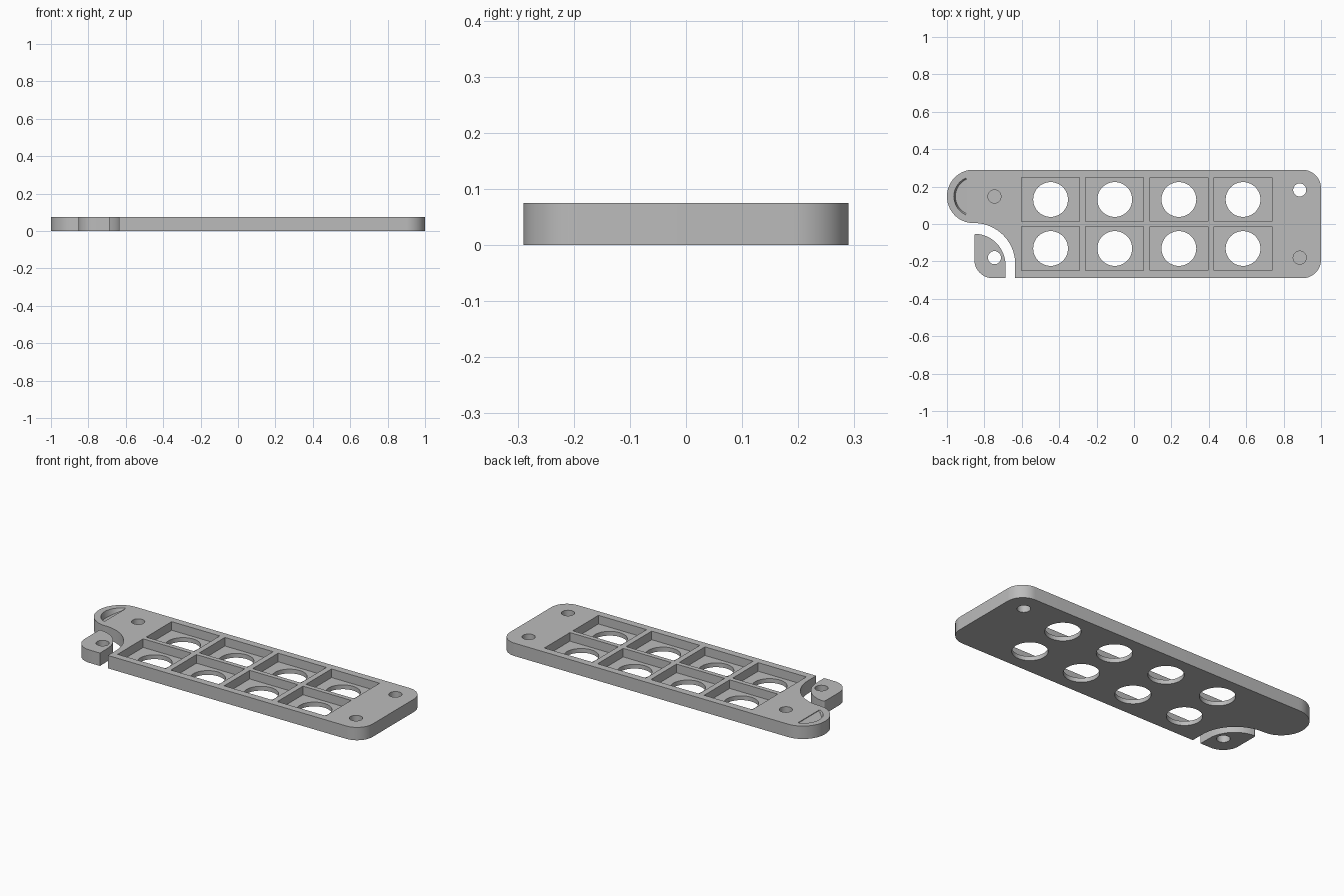
import bpy, bmesh
from math import cos, sin, radians

cube = bpy.data.objects.get("Cube")
if cube:
    bpy.data.objects.remove(cube, do_unlink=True)

H = 0.075          # plate thickness
FLOOR = 0.025      # height of recess floors
HALF = 0.29        # half depth in y

grey = bpy.data.materials.new("matte grey")
grey.use_nodes = True
grey.diffuse_color = (0.5, 0.5, 0.5, 1)
grey.node_tree.nodes["Principled BSDF"].inputs["Base Color"].default_value = (0.5, 0.5, 0.5, 1)


def arc(cx, cy, r, a0, a1, n=16):
    angles = [radians(a0 + (a1 - a0) * i / n) for i in range(n + 1)]
    return [(cx + r * cos(a), cy + r * sin(a)) for a in angles]


def make_object(name, bm):
    bmesh.ops.recalc_face_normals(bm, faces=bm.faces[:])
    mesh = bpy.data.meshes.new(name)
    bm.to_mesh(mesh)
    bm.free()
    mesh.materials.append(grey)
    obj = bpy.data.objects.new(name, mesh)
    bpy.context.collection.objects.link(obj)
    return obj


def add_prism(bm, outline, z0, z1):
    face = bm.faces.new([bm.verts.new((x, y, z0)) for x, y in outline])
    new = bmesh.ops.extrude_face_region(bm, geom=[face], use_keep_orig=True)["geom"]
    for v in new:
        if isinstance(v, bmesh.types.BMVert):
            v.co.z = z1


def prisms(name, outlines, z0, z1):
    bm = bmesh.new()
    for outline in outlines:
        add_prism(bm, outline, z0, z1)
    return make_object(name, bm)


def circle(x, y, r, n=48):
    return arc(x, y, r, 0, 360, n)[:-1]


def cut(obj, cutter):
    cutter.hide_render = True
    mod = obj.modifiers.new("cut", "BOOLEAN")
    mod.operation, mod.solver, mod.object = "DIFFERENCE", "EXACT", cutter
    bpy.ops.object.select_all(action="DESELECT")
    bpy.context.view_layer.objects.active = obj
    obj.select_set(True)
    bpy.ops.object.modifier_apply(modifier=mod.name)
    bpy.data.objects.remove(cutter, do_unlink=True)


# Main plate with rounded lobe and concave cut-away corner
LOBE_X, LOBE_Y, LOBE_R = -0.855, 0.1475, 0.1425
outline = (arc(0.9, -0.19, 0.1, -90, 0) + arc(0.9, 0.19, 0.1, 0, 90)
           + arc(LOBE_X, LOBE_Y, LOBE_R, 90, 270, 32)
           + arc(LOBE_X, -0.215, 0.22, 90, 0, 24) + [(-0.635, -HALF)])
# pull the lobe out to the full length
outline = [(-1 + (x + 0.9975) * 0.985 if x < LOBE_X else x, y) for x, y in outline]
plate = prisms("tray_plate", [outline], 0, H)

# Grid of rectangular pockets with round openings
cells = [(-0.446 + 0.343 * i, y) for i in range(4) for y in (-0.131, 0.131)]
PX, PY = 0.155, 0.1175
pockets = [[(x - PX, y - PY), (x + PX, y - PY), (x + PX, y + PY), (x - PX, y + PY)]
           for x, y in cells]
blind = [circle(-0.746, 0.147, 0.035, 32), circle(0.886, -0.18, 0.035, 32)]
cut(plate, prisms("pocket_cutter", pockets + blind, FLOOR, 0.2))
openings = [circle(x, y, 0.093) for x, y in cells] + [circle(0.886, 0.182, 0.035, 32)]
cut(plate, prisms("opening_cutter", openings, -0.1, 0.2))

# Sloping thumb notch on the lobe
EDGE, DEPTH = -0.885, 0.035
bm = bmesh.new()
for r, z in ((0.108, 0.12), (0.108, H), (0.1, None)):
    for x, y in arc(LOBE_X, LOBE_Y, r, 106, 254, 24):
        if x < EDGE:
            bm.verts.new((x, y, z or H - DEPTH * (EDGE - x) / 0.07))
hull = bmesh.ops.convex_hull(bm, input=bm.verts[:])
loose = {v for v in hull["geom_interior"] + hull["geom_unused"]
         if isinstance(v, bmesh.types.BMVert)}
bmesh.ops.delete(bm, geom=list(loose), context="VERTS")
cut(plate, make_object("notch_cutter", bm))

# Separate corner tab with its through hole
tab_outline = (arc(-0.754, -0.19, 0.1, 180, 270) + [(-0.686, -HALF)]
               + arc(LOBE_X, -0.22, 0.168, 0, 85, 24) + arc(-0.842, -0.064, 0.012, 95, 180, 4))
tab = prisms("corner_tab", [tab_outline], 0, H)
cut(tab, prisms("tab_cutter", [circle(-0.746, -0.18, 0.035, 32)], -0.1, 0.2))

# Smooth curved walls, keep crisp edges
bpy.ops.object.select_all(action="DESELECT")
for obj in (plate, tab):
    obj.select_set(True)
bpy.context.view_layer.objects.active = plate
bpy.ops.object.shade_smooth_by_angle(angle=radians(15))
